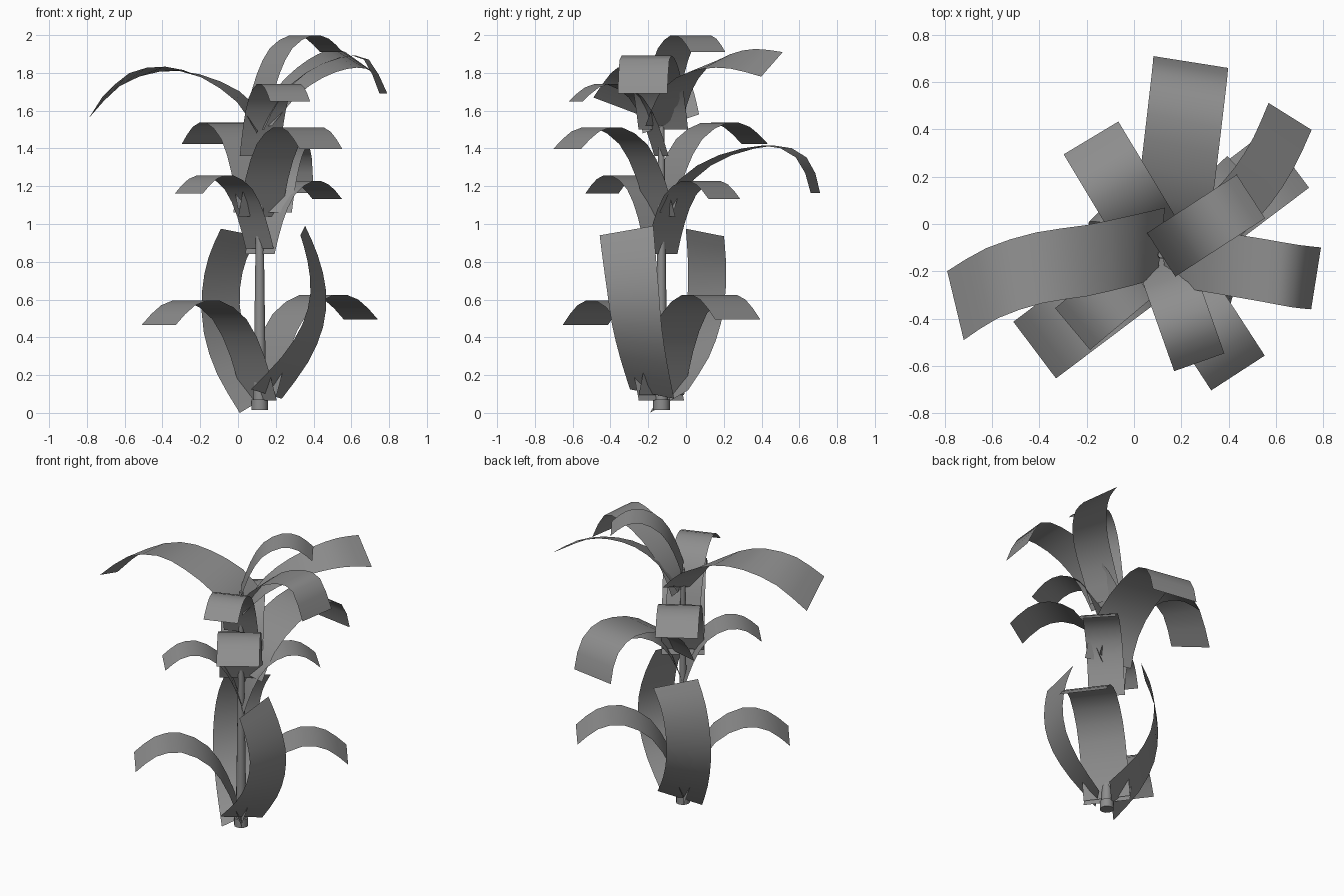
import bpy, bmesh
from math import sin, cos, radians, pi
from mathutils import Vector

if "Cube" in bpy.data.objects:
    bpy.data.objects.remove(bpy.data.objects["Cube"])

STEM = Vector((0.115, -0.13, 0))
# arching leaf profile: distance from stem, height above leaf base
ARCH = [(0.0, 0.0), (0.08, 0.23), (0.20, 0.43), (0.38, 0.53), (0.54, 0.505), (0.67, 0.40)]

grey = bpy.data.materials.new("dark_grey")
grey.diffuse_color = (0.27, 0.27, 0.27, 1)
grey.use_nodes = True
grey.node_tree.nodes["Principled BSDF"].inputs["Base Color"].default_value = grey.diffuse_color


def spline(pts, n):
    """Resample a smooth curve through the points."""
    pts = [Vector(p) for p in pts]
    p = [2 * pts[0] - pts[1]] + pts + [2 * pts[-1] - pts[-2]]
    out = []
    for k in range(n + 1):
        t = k / n * (len(pts) - 1)
        i = min(int(t), len(pts) - 2)
        t -= i
        a, b, c, d = p[i:i + 4]
        out.append(0.5 * (2 * b + (c - a) * t + (2 * a - 5 * b + 4 * c - d) * t ** 2
                          + (3 * b - a - 3 * c + d) * t ** 3))
    return out


def finish(bm, name):
    me = bpy.data.meshes.new(name)
    bm.to_mesh(me)
    bm.free()
    for f in me.polygons:
        f.use_smooth = True
    me.materials.append(grey)
    ob = bpy.data.objects.new(name, me)
    bpy.context.collection.objects.link(ob)
    return ob


def leaf(name, pts, width, az, tilt=(0, 0), n=10):
    """Ribbon along pts; az = heading at base/tip, tilt = left edge rise at base/tip."""
    bm = bmesh.new()
    prev = None
    for k, c in enumerate(spline(pts, n)):
        t = k / n
        a = radians(az[0] + (az[1] - az[0]) * t)
        dz = tilt[0] + (tilt[1] - tilt[0]) * t
        half = Vector((-sin(a) * width, cos(a) * width, dz)) / 2
        row = [bm.verts.new(c + half), bm.verts.new(c - half)]
        if prev:
            bm.faces.new((prev[0], prev[1], row[1], row[0]))
        prev = row
    finish(bm, name)


def arch_leaf(name, az, z, s, width):
    a = radians(az)
    pts = [STEM + Vector((cos(a) * r * s, sin(a) * r * s, z + h * s)) for r, h in ARCH]
    leaf(name, pts, width, (az, az))


# stalk: wider foot, tapering upward
bm = bmesh.new()
prev = None
SIDES = 12
for z, r in [(0.015, 0.044), (0.07, 0.044), (0.072, 0.034), (0.4, 0.029),
             (0.9, 0.022), (1.3, 0.018), (1.64, 0.014)]:
    ring = [bm.verts.new(STEM + Vector((r * cos(2 * pi * i / SIDES), r * sin(2 * pi * i / SIDES), z)))
            for i in range(SIDES)]
    if prev:
        for i in range(SIDES):
            j = (i + 1) % SIDES
            bm.faces.new((prev[i], prev[j], ring[j], ring[i]))
    else:
        bm.faces.new(ring[::-1])
    prev = ring
bm.faces.new(prev)
stalk = finish(bm, "stalk")
bpy.context.view_layer.objects.active = stalk
stalk.select_set(True)
bpy.ops.object.shade_smooth_by_angle(angle=radians(40))

# arching leaves, bottom to top
for name, az, z, s, w in [
        ("low_arch_leaf_left", 217, 0.065, 1.0, 0.30),
        ("low_arch_leaf_right", 37, 0.095, 1.0, 0.30),
        ("mid_arch_leaf_left", 220, 0.87, 0.73, 0.23),
        ("mid_arch_leaf_right", 43, 0.84, 0.73, 0.23),
        ("high_arch_leaf_back", 121, 1.08, 0.86, 0.27),
        ("high_arch_leaf_front", -57, 1.04, 0.89, 0.27),
        ("upper_arch_leaf_front", -70.5, 1.36, 0.72, 0.225),
        ("top_arch_leaf", 33, 1.64, 0.675, 0.22)]:
    arch_leaf(name, az, z, s, w)

# upright leaves at the foot
leaf("upright_leaf_left", [(0.11, -0.09, 0.06), (-0.01, 0.02, 0.25), (-0.08, 0.085, 0.45),
                           (-0.09, 0.11, 0.65), (-0.055, 0.11, 0.82), (0.01, 0.1, 0.955)],
     0.285, (135, 135), (-0.12, 0.04))
leaf("upright_leaf_right", [(0.15, -0.18, 0.10), (0.30, -0.225, 0.28), (0.395, -0.26, 0.46),
                            (0.425, -0.28, 0.64), (0.395, -0.30, 0.82), (0.343, -0.315, 0.965)],
     0.285, (-35, -5), (-0.05, 0.05))

# long drooping leaves
leaf("long_leaf_back", [(0.13, -0.10, 1.06), (0.15, -0.02, 1.21), (0.175, 0.13, 1.33),
                        (0.2, 0.33, 1.40), (0.22, 0.50, 1.41), (0.235, 0.63, 1.33), (0.24, 0.685, 1.165)],
     0.32, (75, 81))
leaf("long_leaf_left", [(0.115, -0.08, 1.53), (0.0, -0.11, 1.675), (-0.2, -0.155, 1.785),
                        (-0.4, -0.185, 1.82), (-0.6, -0.25, 1.765), (-0.755, -0.345, 1.615)],
     0.30, (174, 193.5), (-0.10, 0.11))
leaf("long_leaf_right", [(0.12, -0.12, 1.50), (0.21, -0.14, 1.66), (0.36, -0.165, 1.80),
                         (0.54, -0.195, 1.88), (0.68, -0.22, 1.87), (0.77, -0.23, 1.69)],
     0.265, (8, -9))
leaf("long_leaf_back_right", [(0.13, -0.12, 1.52), (0.25, -0.06, 1.69), (0.38, 0.03, 1.80),
                              (0.5, 0.16, 1.86), (0.59, 0.30, 1.875), (0.66, 0.455, 1.845)],
     0.215, (28, 58), (0.0, 0.13))
